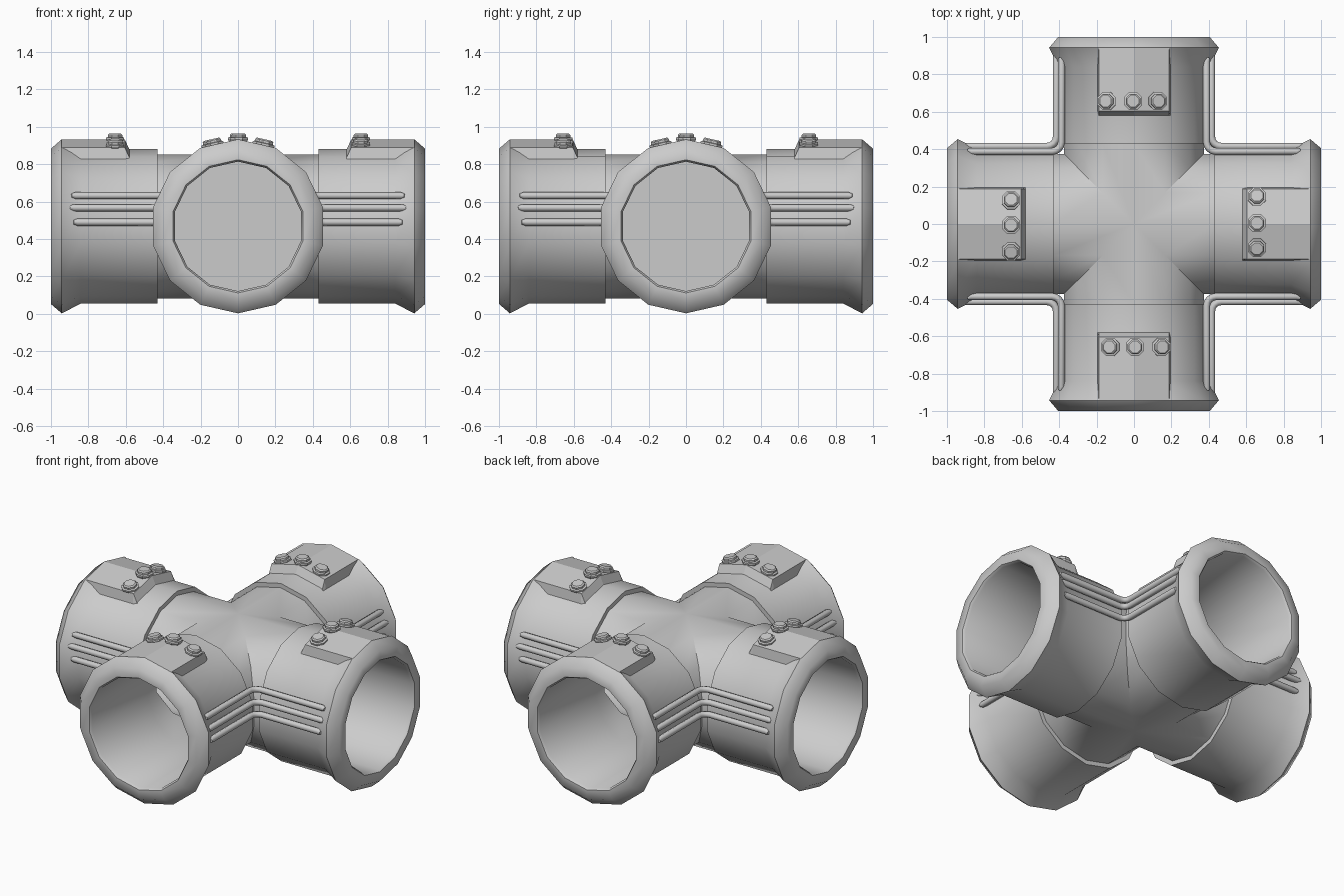
import bpy, bmesh, math
from mathutils import Matrix, Vector

if "Cube" in bpy.data.objects:
    bpy.data.objects.remove(bpy.data.objects["Cube"])

N, ZC = 14, 0.468
STEP = 2 * math.pi / N
TILT = STEP / 2


def finish(bm, name, angle=None):
    bmesh.ops.recalc_face_normals(bm, faces=bm.faces)
    me = bpy.data.meshes.new(name)
    bm.to_mesh(me)
    bm.free()
    ob = bpy.data.objects.new(name, me)
    bpy.context.collection.objects.link(ob)
    if angle:
        bpy.ops.object.select_all(action='DESELECT')
        ob.select_set(True)
        bpy.context.view_layer.objects.active = ob
        bpy.ops.object.shade_smooth_by_angle(angle=math.radians(angle))
    return ob


def quarter(k):
    return Matrix.Rotation(k * math.pi / 2, 4, 'Z')


def ring(bm, x, r, m):
    # x None puts the ring on the diagonal mitre between neighbouring arms
    out = []
    for i in range(N):
        y, h = r * math.sin(i * STEP), r * math.cos(i * STEP)
        out.append(bm.verts.new(m @ Vector((abs(y) if x is None else x, y, ZC + h))))
    return out


def bridge(bm, a, b):
    n = len(a)
    for i in range(n):
        bm.faces.new((a[i], a[(i + 1) % n], b[(i + 1) % n], b[i]))


# Four-way pipe body: outer wall, sleeve step, flared rim and bore
profile = [(None, .385), (.43, .385), (.43, .413), (.84, .413), (.942, .465),
           (1, .415), (1, .356), (.985, .346), (.43, .346), (None, .346)]
bm = bmesh.new()
for k in range(4):
    rings = [ring(bm, x, r, quarter(k)) for x, r in profile]
    for a, b in zip(rings, rings[1:]):
        bridge(bm, a, b)
bmesh.ops.remove_doubles(bm, verts=bm.verts, dist=1e-4)
finish(bm, "pipe_cross", 50)

# Partitions that close the bores at the middle
for k in range(2):
    bm = bmesh.new()
    bm.faces.new(ring(bm, 0, .346, quarter(k)))
    finish(bm, "bore_partition_%d" % k)


# Saddle plates on top of each sleeve
def plate_section(bm, x, w, low, ridge, m):
    side = ridge - w * math.tan(TILT)
    pts = [(-w - .008, low), (-w, side), (0, ridge), (w, side), (w + .008, low), (0, low)]
    return [bm.verts.new(m @ Vector((x, y, ZC + z))) for y, z in pts]


for k in range(4):
    bm = bmesh.new()
    m = quarter(k)
    secs = [plate_section(bm, .575, .188, .35, .40, m),
            plate_section(bm, .605, .188, .35, .464, m),
            plate_section(bm, .942, .188, .35, .464, m)]
    for a, b in zip(secs, secs[1:]):
        bridge(bm, a, b)
    bm.faces.new(secs[0])
    bm.faces.new(secs[-1])
    finish(bm, "saddle_plate_%d" % k)

# Bolts: washer and chamfered head, tilted to sit on the plate
bolt_profile = [(.046, -.01), (.053, .003), (.053, .011), (.042, .014),
                (.042, .026), (.034, .033)]
for k in range(4):
    for j, y in enumerate((.145, .005, -.125)):
        tilt = 0 if j == 1 else -math.copysign(TILT, y)
        m = (quarter(k) @ Matrix.Translation((.657, y, ZC + .464 - abs(y) * math.tan(TILT)))
             @ Matrix.Rotation(tilt, 4, 'X'))
        bm = bmesh.new()
        loops = [[bm.verts.new(m @ Vector((r * math.cos((i + .5) * math.pi / 4),
                                           r * math.sin((i + .5) * math.pi / 4), z)))
                  for i in range(8)] for r, z in bolt_profile]
        for a, b in zip(loops, loops[1:]):
            bridge(bm, a, b)
        bm.faces.new(loops[0])
        bm.faces.new(loops[-1])
        finish(bm, "bolt_%d_%d" % (k, j))

# Three cables wrapped round each inner corner
for k in range(4):
    for j, (z, d, end) in enumerate(((.49, .415, .87), (.567, .415, .89), (.632, .388, .88))):
        c = d + .05
        arc = [(c - .05 * math.sin(t * math.pi / 8), c - .05 * math.cos(t * math.pi / 8))
               for t in range(5)]
        path = [(end + .01, d + .008), (end - .01, d)] + arc + [(d, end - .01), (d + .008, end + .01)]
        cu = bpy.data.curves.new("cable", 'CURVE')
        cu.dimensions = '3D'
        cu.bevel_depth = .019
        cu.bevel_resolution = 2
        cu.use_fill_caps = True
        sp = cu.splines.new('POLY')
        sp.points.add(len(path) - 1)
        for p, (x, y) in zip(sp.points, path):
            p.co = (*(quarter(k) @ Vector((x, y, z))), 1)
        sp.points[0].radius = sp.points[-1].radius = .55
        ob = bpy.data.objects.new("cable_%d_%d" % (k, j), cu)
        bpy.context.collection.objects.link(ob)
        bpy.ops.object.select_all(action='DESELECT')
        ob.select_set(True)
        bpy.context.view_layer.objects.active = ob
        bpy.ops.object.convert(target='MESH')
        bpy.ops.object.shade_smooth_by_angle(angle=math.radians(50))
